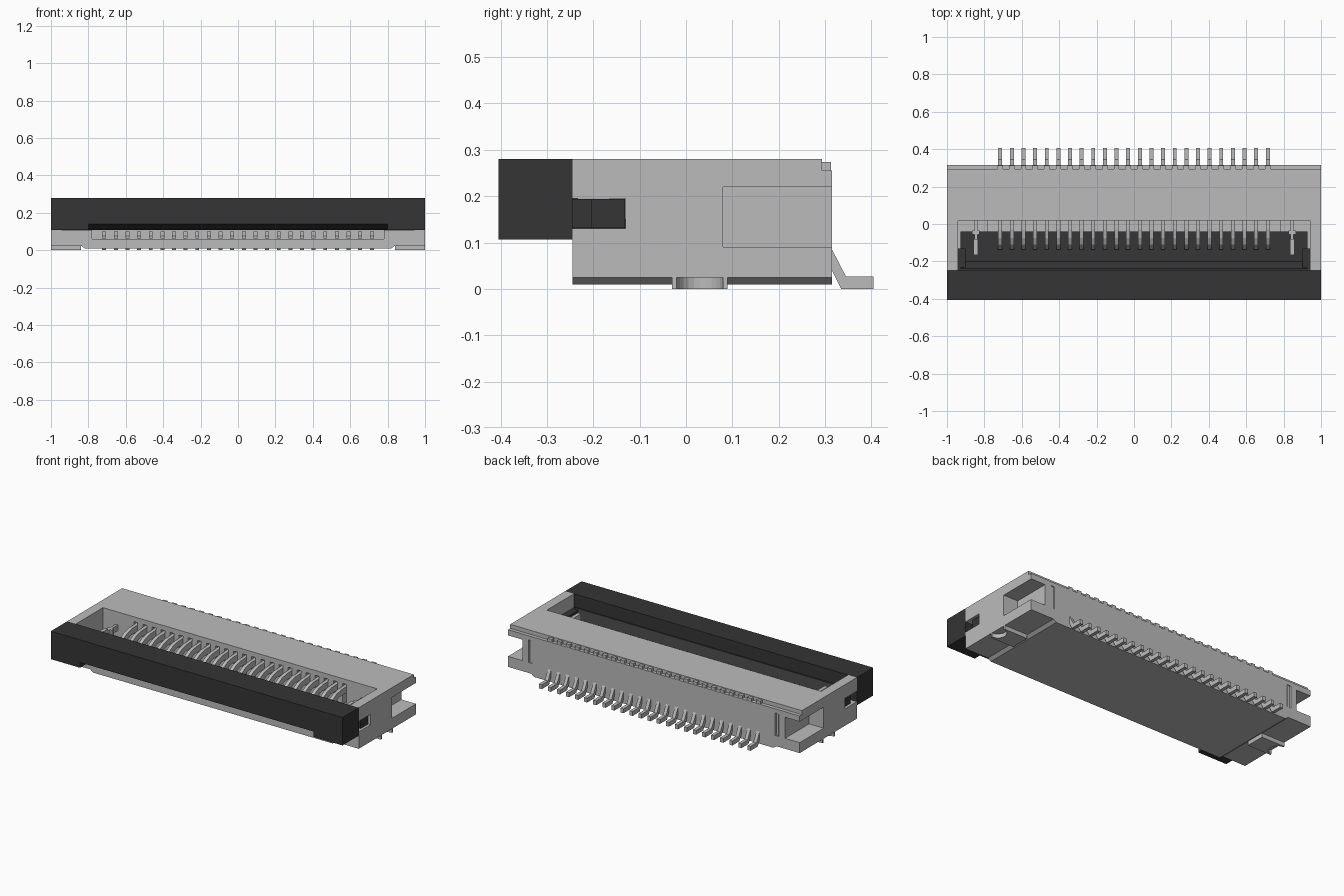
import bpy, bmesh, math

cube = bpy.data.objects.get("Cube")
if cube:
    bpy.data.objects.remove(cube, do_unlink=True)


def material(name, v):
    m = bpy.data.materials.new(name)
    m.use_nodes = True
    m.diffuse_color = (v, v, v, 1)
    m.node_tree.nodes["Principled BSDF"].inputs["Base Color"].default_value = (v, v, v, 1)
    return m


HOUSING = material("light grey plastic", 0.50)
METAL = material("grey metal", 0.50)
DARK = material("dark grey plastic", 0.035)


def prism(bm, profile, a, b, axis="x"):
    """Extrude a profile from a to b; profile is (y, z) for axis x, (x, z) for axis y."""
    def point(p, t):
        return (t, p[0], p[1]) if axis == "x" else (p[0], t, p[1])
    low = [bm.verts.new(point(p, a)) for p in profile]
    high = [bm.verts.new(point(p, b)) for p in profile]
    faces = [bm.faces.new(low), bm.faces.new(high)]
    n = len(profile)
    for i in range(n):
        faces.append(bm.faces.new((low[i], low[(i + 1) % n], high[(i + 1) % n], high[i])))
    bmesh.ops.recalc_face_normals(bm, faces=faces)


def box(bm, x0, x1, y0, y1, z0, z1):
    prism(bm, [(y0, z0), (y1, z0), (y1, z1), (y0, z1)], x0, x1)


def side_box(bm, s, x0, x1, *rest):
    box(bm, min(s * x0, s * x1), max(s * x0, s * x1), *rest)


def finish(name, bm, mat):
    me = bpy.data.meshes.new(name)
    bm.to_mesh(me)
    bm.free()
    ob = bpy.data.objects.new(name, me)
    bpy.context.collection.objects.link(ob)
    if mat:
        me.materials.append(mat)
    return ob


def cut(ob, bm):
    """Subtract the shapes in bm from ob and drop the cutter."""
    cutter = finish("cutter", bm, None)
    cutter.hide_render = True
    mod = ob.modifiers.new("cut", "BOOLEAN")
    mod.operation = "DIFFERENCE"
    mod.solver = "EXACT"
    mod.object = cutter
    bpy.context.view_layer.objects.active = ob
    bpy.ops.object.modifier_apply(modifier=mod.name)
    bpy.data.objects.remove(cutter, do_unlink=True)


SIDES = (-1, 1)
PITCH = 0.0622
PINS = [(i - 11.5) * PITCH for i in range(24)]
W = 0.0105  # half the width of a contact

# Housing: block with a lowered centre base
bm = bmesh.new()
prism(bm, [(-1, 0.025), (-0.84, 0.025), (-0.82, 0.01), (0.82, 0.01), (0.84, 0.025),
           (1, 0.025), (1, 0.28), (-1, 0.28)], -0.245, 0.315, "y")
housing = finish("housing", bm, HOUSING)

# Top opening
bm = bmesh.new()
box(bm, -0.94, 0.94, -0.3, 0.02, 0.105, 0.35)
cut(housing, bm)

# Cable slot at the front
bm = bmesh.new()
box(bm, -0.78, 0.78, -0.3, 0.06, 0.06, 0.115)
cut(housing, bm)

# Back step, side notches and latch slots
bm = bmesh.new()
box(bm, -1.1, 1.1, 0.293, 0.4, 0.255, 0.35)
for s in SIDES:
    side_box(bm, s, 0.9, 1.1, 0.08, 0.4, 0.09, 0.22)
    side_box(bm, s, 0.9, 1.1, -0.3, -0.13, 0.13, 0.195)
cut(housing, bm)

# Slits in the inner wall for the contacts, and in the back wall for the anchors
bm = bmesh.new()
for x in PINS:
    box(bm, x - W - 0.003, x + W + 0.003, -0.02, 0.07, 0.12, 0.25)
for s in SIDES:
    side_box(bm, s, 0.832, 0.858, 0.28, 0.4, 0.09, 0.23)
cut(housing, bm)

# Slider bar with a bevelled cable mouth underneath
bm = bmesh.new()
box(bm, -1, 1, -0.405, -0.245, 0.107, 0.28)
slider_bar = finish("slider_bar", bm, DARK)
bm = bmesh.new()
prism(bm, [(-0.45, 0.1), (-0.29, 0.1), (-0.29, 0.107), (-0.405, 0.14), (-0.45, 0.153)], -0.8, 0.8)
cut(slider_bar, bm)

# Slider tongue
bm = bmesh.new()
prism(bm, [(-0.25, 0.107), (-0.06, 0.107), (-0.04, 0.12), (-0.04, 0.145), (-0.2, 0.155),
           (-0.237, 0.2), (-0.25, 0.2)], -0.928, 0.928)
finish("slider_tongue", bm, DARK)

# Latch lugs in the side slots
bm = bmesh.new()
for s in SIDES:
    side_box(bm, s, 0.9, 0.945, -0.25, -0.205, 0.131, 0.194)
    side_box(bm, s, 0.9, 0.985, -0.205, -0.132, 0.131, 0.194)
finish("latch_lugs", bm, DARK)

# Contacts: hooked upper arm, lower spring arm, solder tail, tip in the back step
upper_arm = [(0.068, 0.235), (-0.03, 0.232), (-0.075, 0.222), (-0.11, 0.203), (-0.135, 0.172),
             (-0.12, 0.155), (-0.1, 0.155), (-0.085, 0.178), (-0.04, 0.195), (0.068, 0.195)]
lower_arm = [(0.055, 0.062), (0.055, 0.09), (-0.06, 0.085), (-0.1, 0.1), (-0.13, 0.1),
             (-0.17, 0.075), (-0.17, 0.062)]
tail = [(0.3, 0.085), (0.315, 0.085), (0.345, 0.027), (0.405, 0.027), (0.405, 0.0),
        (0.335, 0.0), (0.315, 0.04), (0.3, 0.04)]
for name, shape in (("upper_contact_arms", upper_arm), ("lower_contact_arms", lower_arm),
                    ("solder_tails", tail)):
    bm = bmesh.new()
    for x in PINS:
        prism(bm, shape, x - W, x + W)
    finish(name, bm, METAL)

bm = bmesh.new()
for x in PINS:
    box(bm, x - 0.014, x + 0.014, 0.285, 0.313, 0.25, 0.274)
finish("contact_tips", bm, METAL)

# Anchors: upright post in the opening, rail to the wall, blade in the back slit
bm = bmesh.new()
for s in SIDES:
    side_box(bm, s, 0.835, 0.857, -0.165, -0.08, 0.14, 0.215)
    side_box(bm, s, 0.838, 0.854, -0.08, 0.03, 0.165, 0.2)
    side_box(bm, s, 0.825, 0.867, -0.055, -0.035, 0.15, 0.2)
    side_box(bm, s, 0.837, 0.853, 0.275, 0.31, 0.09, 0.23)
finish("anchor_posts", bm, METAL)

# Board tabs with a round bite in the outer edge
bm = bmesh.new()
for s in SIDES:
    side_box(bm, s, 0.84, 1.0, -0.03, 0.09, 0.0, 0.026)
board_tabs = finish("board_tabs", bm, METAL)
bm = bmesh.new()
for s in SIDES:
    ring = [(s + 0.05 * math.cos(k * math.tau / 24), 0.03 + 0.05 * math.sin(k * math.tau / 24))
            for k in range(24)]
    low = [bm.verts.new((x, y, -0.05)) for x, y in ring]
    face = bm.faces.new(low)
    up = bmesh.ops.extrude_face_region(bm, geom=[face])["geom"]
    bmesh.ops.translate(bm, vec=(0, 0, 0.15), verts=[v for v in up if isinstance(v, bmesh.types.BMVert)])
bmesh.ops.recalc_face_normals(bm, faces=bm.faces[:])
cut(board_tabs, bm)
